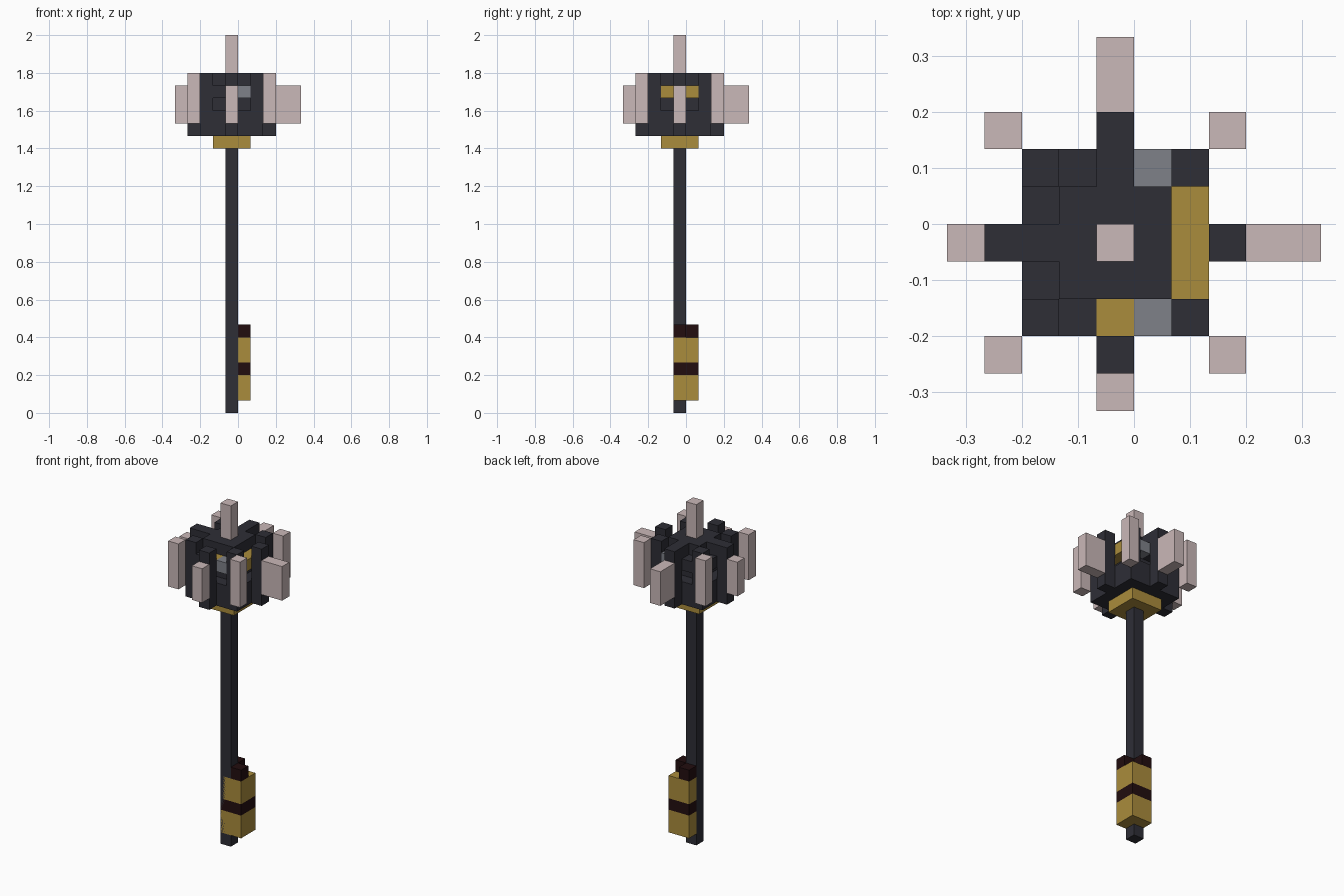
import bpy, bmesh
from mathutils import Vector

if "Cube" in bpy.data.objects:
    bpy.data.objects.remove(bpy.data.objects["Cube"])

U = 2 / 30  # one block


def material(name, rgb):
    lin = [(c / 255 / 12.92) if c < 11 else ((c / 255 + 0.055) / 1.055) ** 2.4 for c in rgb]
    m = bpy.data.materials.new(name)
    m.diffuse_color = (*lin, 1)
    m.use_nodes = True
    m.node_tree.nodes["Principled BSDF"].inputs["Base Color"].default_value = m.diffuse_color
    return m


DARK = material("dark_iron", (46, 46, 54))
GOLD = material("gold", (170, 140, 60))
PALE = material("pale_bone", (202, 184, 184))
GREY = material("grey_steel", (126, 129, 137))
WINE = material("dark_wine", (34, 13, 15))


def part(name, mat, boxes):
    """One object from boxes given as (x0, x1, y0, y1, z0, z1) in blocks."""
    bm = bmesh.new()
    for x0, x1, y0, y1, z0, z1 in boxes:
        vs = bmesh.ops.create_cube(bm, size=1)["verts"]
        for v in vs:
            v.co = Vector((x1 if v.co.x > 0 else x0,
                           y1 if v.co.y > 0 else y0,
                           z1 if v.co.z > 0 else z0)) * U
    me = bpy.data.meshes.new(name)
    bm.to_mesh(me)
    bm.free()
    me.materials.append(mat)
    ob = bpy.data.objects.new(name, me)
    bpy.context.collection.objects.link(ob)


def cell(x, y, z0, z1):
    return (x, x + 1, y, y + 1, z0, z1)


# Shaft and grip
part("shaft", DARK, [(-1, 0, -1, 0, 0, 21)])
part("grip_gold", GOLD, [(-1, 1, -1, 1, 1, 3), (-1, 1, -1, 1, 4, 6)])
part("grip_band", WINE, [(-1, 1, -1, 1, 3, 4)])
part("grip_wrap_end", WINE, [cell(0, -1, 6, 7), cell(-1, 0, 6, 7)])

# Collar under the head
part("collar", GOLD, [(-2, 1, -2, 1, 21, 22)])

# Head core, corner columns and arm columns
part("head_core", DARK, [(-2, 1, -2, 1, 22, 27)])
part("corner_columns", DARK, [cell(x, y, 22, 27) for x in (-3, 1) for y in (-3, 1)])
part("arm_columns", DARK, [cell(-4, -1, 22, 27), cell(2, -1, 22, 27),
                           cell(-1, -4, 22, 27), cell(-1, 2, 22, 27)])
part("arm_tops", DARK, [cell(-3, -1, 26, 27), cell(-1, 1, 26, 27)])

# Lower ring and upper inlay ring around the core
sides = [(x, y) for y in (-3, 1) for x in (-2, -1, 0)] + \
        [(x, y) for x in (-3, 1) for y in (-2, -1, 0)]
gold = [(-1, -3), (1, -2), (1, -1), (1, 0)]
grey = [(0, -3), (0, 1)]
part("lower_ring", DARK, [cell(x, y, 22, 24) for x, y in sides])
part("ring_dark", DARK, [cell(x, y, 25, 26) for x, y in sides if (x, y) not in gold + grey])
part("ring_gold", GOLD, [cell(x, y, 25, 26) for x, y in gold])
part("ring_grey", GREY, [cell(x, y, 25, 26) for x, y in grey])

# Spikes: top, four sides (two are longer) and four corners
part("top_spike", PALE, [cell(-1, -1, 27, 30)])
part("side_spikes", PALE, [(-5, -4, -1, 0, 23, 26), (3, 5, -1, 0, 23, 26),
                           (-1, 0, -5, -4, 23, 26), (-1, 0, 3, 5, 23, 26)])
part("corner_spikes", PALE, [cell(x, y, 23, 27) for x in (-4, 2) for y in (-4, 2)])
